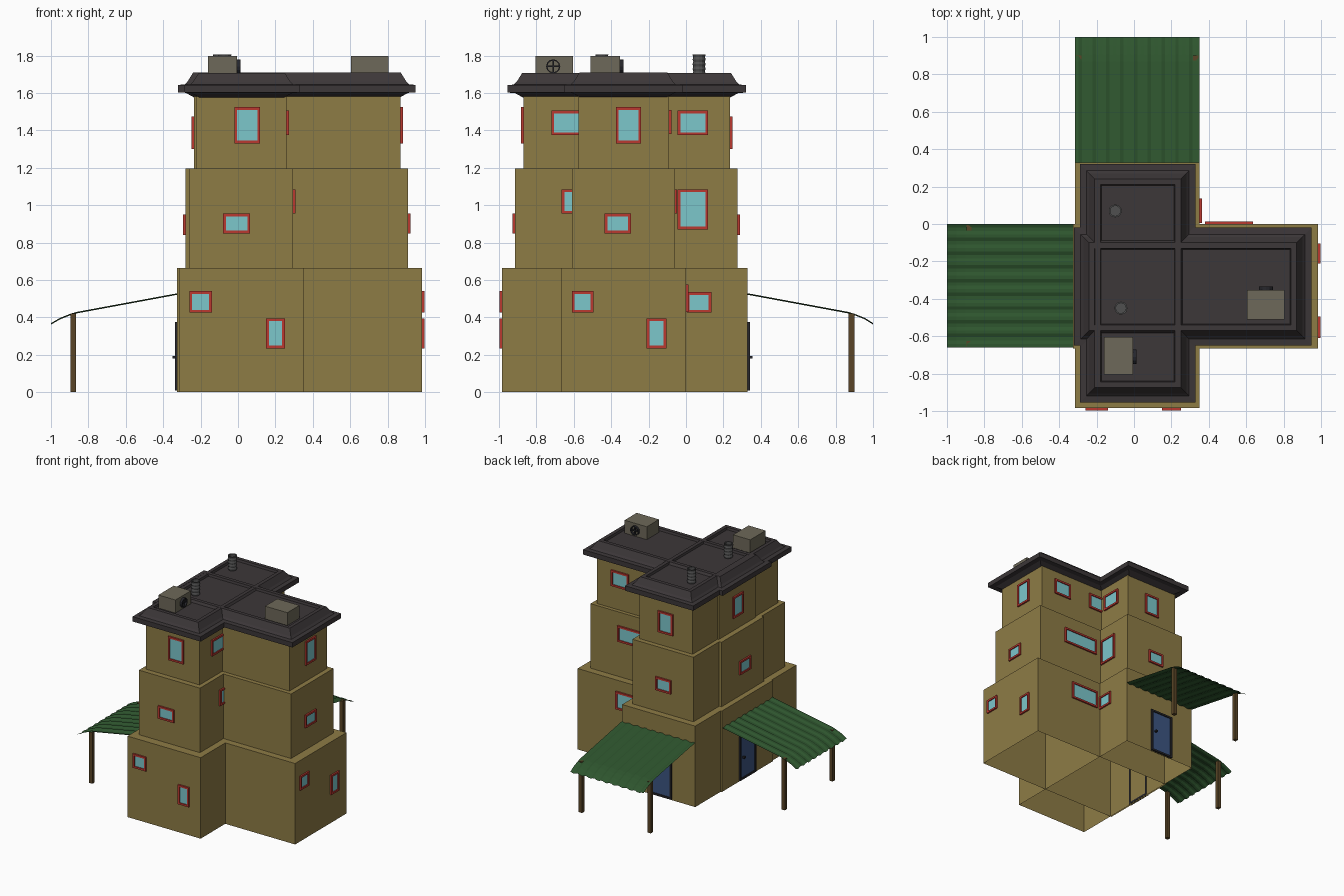
import bpy, bmesh, math
from mathutils import Vector

if "Cube" in bpy.data.objects:
    bpy.data.objects.remove(bpy.data.objects["Cube"])


def mat(name, r, g, b):
    m = bpy.data.materials.new(name)
    m.diffuse_color = (r, g, b, 1)
    m.use_nodes = True
    m.node_tree.nodes["Principled BSDF"].inputs["Base Color"].default_value = m.diffuse_color
    return m


WALL = mat("ochre_wall", .27, .20, .06)
RED = mat("red_frame", .50, .04, .03)
GLASS = mat("pale_glass", .20, .57, .60)
ROOF = mat("dark_roof", .045, .038, .04)
GREEN = mat("green_sheet", .027, .09, .027)
BLUE = mat("blue_door", .045, .09, .22)
DARK = mat("dark_trim", .02, .02, .025)
WOOD = mat("wood", .10, .06, .02)
METAL = mat("vent_box", .155, .14, .10)
PIPE = mat("pipe_grey", .08, .08, .08)


def finish(bm, name, m):
    bmesh.ops.recalc_face_normals(bm, faces=bm.faces)
    me = bpy.data.meshes.new(name)
    bm.to_mesh(me)
    bm.free()
    ob = bpy.data.objects.new(name, me)
    bpy.context.collection.objects.link(ob)
    me.materials.append(m)
    return ob


def add_box(bm, a, b):
    vs = bmesh.ops.create_cube(bm, size=1)["verts"]
    for v in vs:
        v.co = Vector([(a[i] + b[i]) / 2 + v.co[i] * (b[i] - a[i]) for i in range(3)])
    return vs


def box(name, a, b, m):
    bm = bmesh.new()
    add_box(bm, a, b)
    return finish(bm, name, m)


# Storeys: two crossing wings per floor, open underneath
STOREYS = [
    (0.00, 0.665, (-.315, .35, -.985, .33), (-.325, .985, -.665, 0)),
    (0.665, 1.195, (-.26, .295, -.915, .275), (-.28, .91, -.61, -.06)),
    (1.195, 1.58, (-.225, .26, -.87, .235), (-.235, .87, -.575, -.09)),
]
for n, (z0, z1, *wings) in enumerate(STOREYS, 1):
    for tag, (x0, x1, y0, y1) in zip(("long", "cross"), wings):
        bm = bmesh.new()
        add_box(bm, (x0, y0, z0), (x1, y1, z1))
        bm.normal_update()
        low = [f for f in bm.faces if f.normal.z < -.5]
        bmesh.ops.delete(bm, geom=low, context='FACES_ONLY')
        finish(bm, f"storey_{n}_{tag}_wing", WALL)


# Roofs: stepped cornice profile (inset, z) swept round each wing
def roof(name, x0, x1, y0, y1, dz):
    prof = [(.085, 1.575), (.04, 1.60), (0, 1.602), (0, 1.642), (.035, 1.645),
            (.05, 1.66), (.08, 1.708), (.11, 1.708), (.115, 1.69)]
    bm = bmesh.new()
    rings = []
    for i, z in prof:
        rings.append([bm.verts.new((x, y, z + dz)) for x, y in
                      ((x0 + i, y0 + i), (x1 - i, y0 + i), (x1 - i, y1 - i), (x0 + i, y1 - i))])
    for a, b in zip(rings, rings[1:]):
        for k in range(4):
            bm.faces.new((a[k], a[(k + 1) % 4], b[(k + 1) % 4], b[k]))
    bm.faces.new(rings[0])
    bm.faces.new(rings[-1])
    finish(bm, name, ROOF)


roof("long_wing_roof", -.29, .33, -.955, .32, 0)
roof("cross_wing_roof", -.32, .95, -.65, -.02, .001)


# Map wall coordinates (along, outward, height) to the world
def on_wall(side, plane, u, d, z):
    return {"S": (u, plane - d, z), "N": (u, plane + d, z),
            "E": (plane + d, u, z), "W": (plane - d, u, z)}[side]


def wall_box(bm, side, plane, u0, u1, d0, d1, z0, z1):
    p, q = on_wall(side, plane, u0, d0, z0), on_wall(side, plane, u1, d1, z1)
    add_box(bm, [min(s) for s in zip(p, q)], [max(s) for s in zip(p, q)])


def framed(name, side, plane, u0, u1, z0, z1, frame, panel, t=.015, depth=.013):
    bm = bmesh.new()
    for a, b, c, d in ((u0, u0 + t, z0, z1), (u1 - t, u1, z0, z1),
                       (u0 + t, u1 - t, z0, z0 + t), (u0 + t, u1 - t, z1 - t, z1)):
        wall_box(bm, side, plane, a, b, -.012, depth, c, d)
    finish(bm, name + "_frame", frame)
    bm = bmesh.new()
    wall_box(bm, side, plane, u0 + t, u1 - t, -.006, .005, z0 + t, z1 - t)
    finish(bm, name + "_panel", panel)


# Windows: side, wall plane, horizontal span, height span
WINDOWS = [
    ("S", -.985, -.26, -.14, .425, .54), ("S", -.985, .15, .25, .235, .395),
    ("S", -.915, -.08, .065, .85, .955), ("S", -.87, -.02, .118, 1.33, 1.525),
    ("E", .985, -.61, -.495, .425, .54), ("E", .985, -.21, -.105, .235, .395),
    ("E", .91, -.435, -.295, .85, .955), ("E", .87, -.375, -.24, 1.33, 1.525),
    ("E", .35, .005, .135, .425, .535), ("E", .295, -.045, .118, .87, 1.085),
    ("E", .26, -.045, .118, 1.375, 1.505), ("E", .295, -.665, -.54, .955, 1.085),
    ("E", .26, -.72, -.56, 1.375, 1.505),
    ("N", 0, .38, .635, .43, .575), ("N", -.06, .34, .66, .955, 1.085),
    ("N", -.09, .58, .74, 1.38, 1.51), ("N", -.09, .23, .385, 1.38, 1.51),
    ("N", .275, -.06, .08, .84, .95), ("N", .235, -.05, .085, 1.30, 1.475),
    ("W", -.28, -.43, -.29, .84, .95), ("W", -.235, -.40, -.265, 1.30, 1.475),
]
for i, w in enumerate(WINDOWS, 1):
    framed(f"window_{i}", *w, RED, GLASS)


# Doors, corrugated awnings and posts on the north and west ends
def entrance(name, side, plane, c, u0, u1):
    framed(name + "_door", side, plane, c - .105, c + .105, .008, .375, DARK, BLUE)
    bm = bmesh.new()
    wall_box(bm, side, plane, c + .055, c + .07, 0, .026, .18, .195)
    finish(bm, name + "_door_knob", DARK)
    slope = [(0, .525), (.54, .425), (.575, .414), (.625, .394), (1.0 - abs(plane), .366)]
    n = 36
    bm = bmesh.new()
    rows = []
    for d, z in slope:
        rows.append([bm.verts.new(on_wall(side, plane, u0 + (u1 - u0) * k / n, d,
                     z + (.004, .004, -.004, -.004)[k % 4])) for k in range(n + 1)])
    for a, b in zip(rows, rows[1:]):
        for k in range(n):
            bm.faces.new((a[k], a[k + 1], b[k + 1], b[k]))
    finish(bm, name + "_awning", GREEN)
    for k, u in enumerate((u0 + .02, u1 - .02), 1):
        bm = bmesh.new()
        wall_box(bm, side, plane, u - .015, u + .015, .54, .57, 0, .42)
        finish(bm, f"{name}_awning_post_{k}", WOOD)


entrance("north", "N", .33, .0, -.315, .35)
entrance("west", "W", -.325, -.33, -.66, 0)


# Rooftop ventilation units with a round fan on one side
def vent(name, a, b, side, plane, c):
    box(name, a, b, METAL)
    bm = bmesh.new()
    n = 12
    for r0, r1 in ((.038, .031),):
        loops = [[bm.verts.new(on_wall(side, plane, c + r * math.cos(math.tau * k / n), d,
                  1.742 + r * math.sin(math.tau * k / n))) for k in range(n)]
                 for r, d in ((r0, -.002), (r0, .018), (r1, .018), (r1, -.002))]
        for p, q in zip(loops, loops[1:]):
            for k in range(n):
                bm.faces.new((p[k], p[(k + 1) % n], q[(k + 1) % n], q[k]))
    wall_box(bm, side, plane, c - .033, c + .033, 0, .012, 1.738, 1.746)
    wall_box(bm, side, plane, c - .004, c + .004, 0, .012, 1.709, 1.775)
    finish(bm, name + "_fan", DARK)


vent("front_vent_unit", (-.16, -.805, 1.69), (-.005, -.605, 1.797), "E", -.005, -.71)
vent("side_vent_unit", (.603, -.51, 1.69), (.805, -.352, 1.797), "N", -.352, .705)


# Ribbed chimney pipes
for i, (x, y) in enumerate(((-.10, .07), (-.07, -.45)), 1):
    bm = bmesh.new()
    n, rings = 12, []
    prof = [(.035 if k % 2 else .031, 1.69 + .115 * k / 9) for k in range(10)] + [(.027, 1.805), (.027, 1.70)]
    for r, z in prof:
        rings.append([bm.verts.new((x + r * math.cos(math.tau * k / n), y + r * math.sin(math.tau * k / n), z))
                      for k in range(n)])
    for a, b in zip(rings, rings[1:]):
        for k in range(n):
            bm.faces.new((a[k], a[(k + 1) % n], b[(k + 1) % n], b[k]))
    bm.faces.new(rings[-1])
    finish(bm, f"chimney_pipe_{i}", PIPE)
